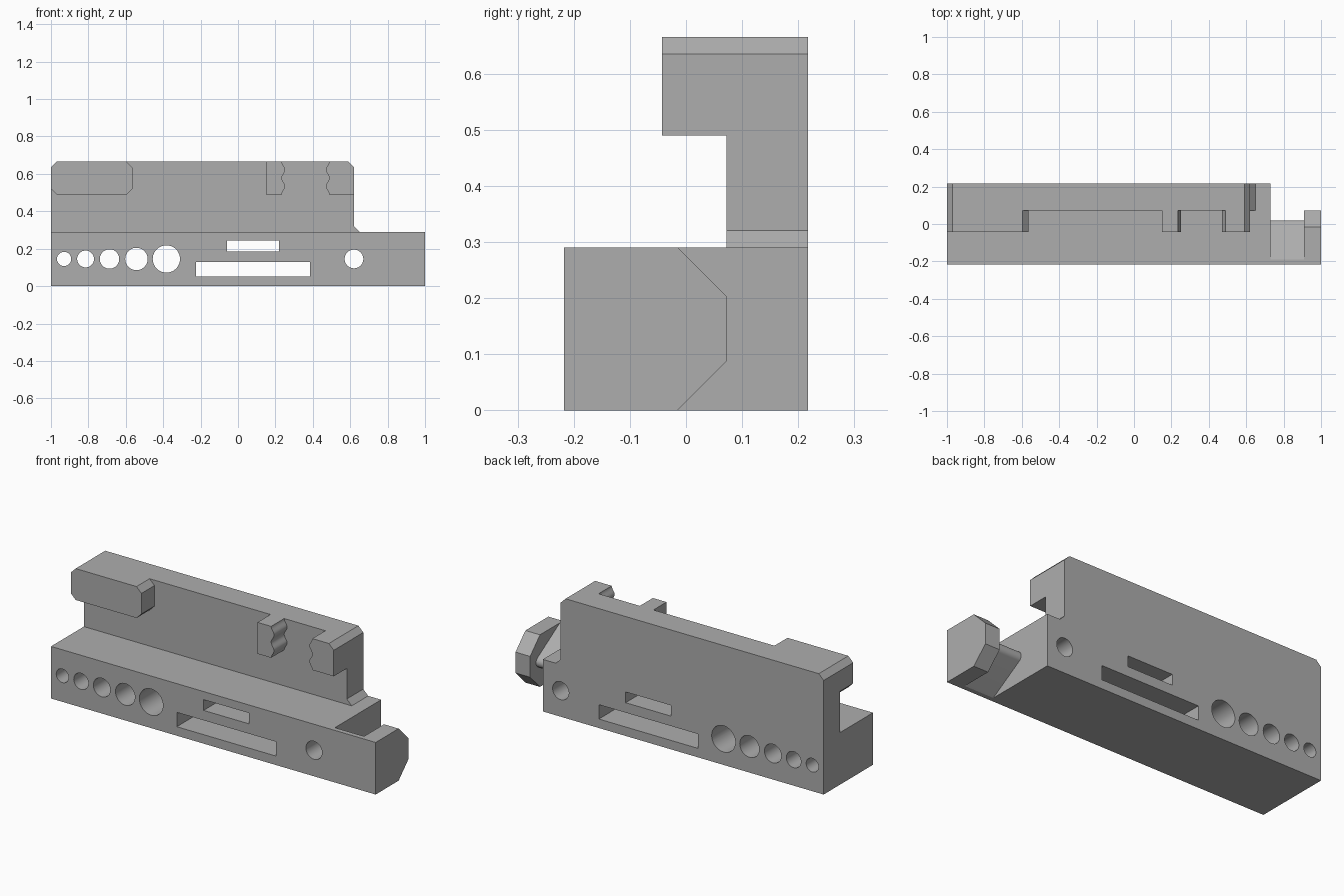
import bpy
import bmesh
from math import cos, sin, pi, radians

cube = bpy.data.objects.get("Cube")
if cube:
    bpy.data.objects.remove(cube, do_unlink=True)

grey = bpy.data.materials.new("plain_grey")
grey.use_nodes = True
colour = (0.42, 0.42, 0.42, 1)
grey.diffuse_color = colour
grey.node_tree.nodes["Principled BSDF"].inputs["Base Color"].default_value = colour

# Main dimensions
FRONT, BACK, WALL = -0.217, 0.217, 0.072
LIP = -0.043
DECK, TOP, LIP_LOW = 0.29, 0.665, 0.49
BODY_END, HEAD_START = 0.73, 0.91
C = 0.03  # chamfer size

PLACE = {
    "x": lambda u, v, w: (w, u, v),
    "y": lambda u, v, w: (u, w, v),
    "z": lambda u, v, w: (u, v, w),
}


def add_prism(bm, outline, axis, lo, hi):
    """Extrude a flat outline along one axis."""
    place = PLACE[axis]
    face = bm.faces.new([bm.verts.new(place(u, v, lo)) for u, v in outline])
    extruded = bmesh.ops.extrude_face_region(bm, geom=[face], use_keep_orig=True)
    for item in extruded["geom"]:
        if isinstance(item, bmesh.types.BMVert):
            item.co["xyz".index(axis)] = hi


def make_part(name, prisms):
    bm = bmesh.new()
    for prism in prisms:
        add_prism(bm, *prism)
    bmesh.ops.recalc_face_normals(bm, faces=bm.faces[:])
    mesh = bpy.data.meshes.new(name)
    bm.to_mesh(mesh)
    bm.free()
    mesh.materials.append(grey)
    obj = bpy.data.objects.new(name, mesh)
    bpy.context.collection.objects.link(obj)
    return obj


def select_only(obj):
    bpy.ops.object.select_all(action="DESELECT")
    obj.select_set(True)
    bpy.context.view_layer.objects.active = obj


def smooth(obj):
    select_only(obj)
    bpy.ops.object.shade_smooth_by_angle(angle=radians(30))


def rectangle(x0, x1, z0, z1):
    return [(x0, z0), (x1, z0), (x1, z1), (x0, z1)]


def circle(x, z, r, n=48):
    return [(x + r * cos(2 * pi * i / n), z + r * sin(2 * pi * i / n)) for i in range(n)]


def wavy_edge(x, side, n=24):
    """Upward running edge with two rounded bumps."""
    return [(x - side * 0.009 * (1 + cos(4 * pi * i / n)),
             LIP_LOW + (TOP - LIP_LOW) * i / n) for i in range(n + 1)]


# Base block with the thin front strip that carries the head
strip = FRONT + 0.027
base = make_part("base_block", [(
    [(-1, FRONT), (1, FRONT), (1, strip), (BODY_END, strip),
     (BODY_END, BACK), (-1, BACK)], "z", 0, DECK)])

# Through holes and slots
holes = [(-0.93, 0.038), (-0.815, 0.045), (-0.687, 0.052),
         (-0.543, 0.06), (-0.383, 0.073), (0.62, 0.05)]
outlines = [circle(x, DECK / 2, r) for x, r in holes]
outlines.append(rectangle(-0.06, 0.22, 0.185, 0.245))
outlines.append(rectangle(-0.225, 0.385, 0.05, 0.13))
cutter = make_part("hole_cutter", [(o, "y", -0.4, 0.4) for o in outlines])
cutter.hide_render = True
cut = base.modifiers.new("holes", "BOOLEAN")
cut.operation = "DIFFERENCE"
cut.solver = "EXACT"
cut.object = cutter
select_only(base)
bpy.ops.object.modifier_apply(modifier=cut.name)
bpy.data.objects.remove(cutter, do_unlink=True)
smooth(base)

# Upright back wall with chamfered top corners and a flared foot
END = 0.62
make_part("back_wall", [(
    [(-1, DECK), (END + C, DECK), (END, DECK + C), (END, TOP - C),
     (END - C, TOP), (-1 + C, TOP), (-1, TOP - C)], "y", WALL, BACK)])

# Overhanging lip blocks along the top of the wall
x0, x1 = -1, -0.565
make_part("left_end_lip", [(
    [(x0 + C, LIP_LOW), (x1 - C, LIP_LOW), (x1, LIP_LOW + C), (x1, TOP - C),
     (x1 - C, TOP), (x0 + C, TOP), (x0, TOP - C), (x0, LIP_LOW + C)],
    "y", LIP, WALL)])

smooth(make_part("middle_wavy_jaw", [(
    [(0.15, TOP), (0.15, LIP_LOW)] + wavy_edge(0.252, 1), "y", LIP, WALL)]))

smooth(make_part("end_wavy_jaw", [(
    [(END - C, TOP), (END, TOP - C), (END, LIP_LOW)] + wavy_edge(0.47, -1),
    "y", LIP, WALL)]))

# Wedge shaped neck with a rounded tip
mid, r, centre = DECK / 2, 0.03, -0.01
tip = [(centre + r * cos(a), mid + r * sin(a))
       for a in (radians(-58 + 116 * i / 12) for i in range(13))]
smooth(make_part("neck", [(
    [(strip, 0)] + tip + [(strip, DECK)], "x", BODY_END, HEAD_START)]))

# Head with bevelled rear corners
make_part("head", [(
    [(strip, 0), (-0.015, 0), (WALL, 0.087), (WALL, DECK - 0.087),
     (-0.015, DECK), (strip, DECK)], "x", HEAD_START, 1)])
